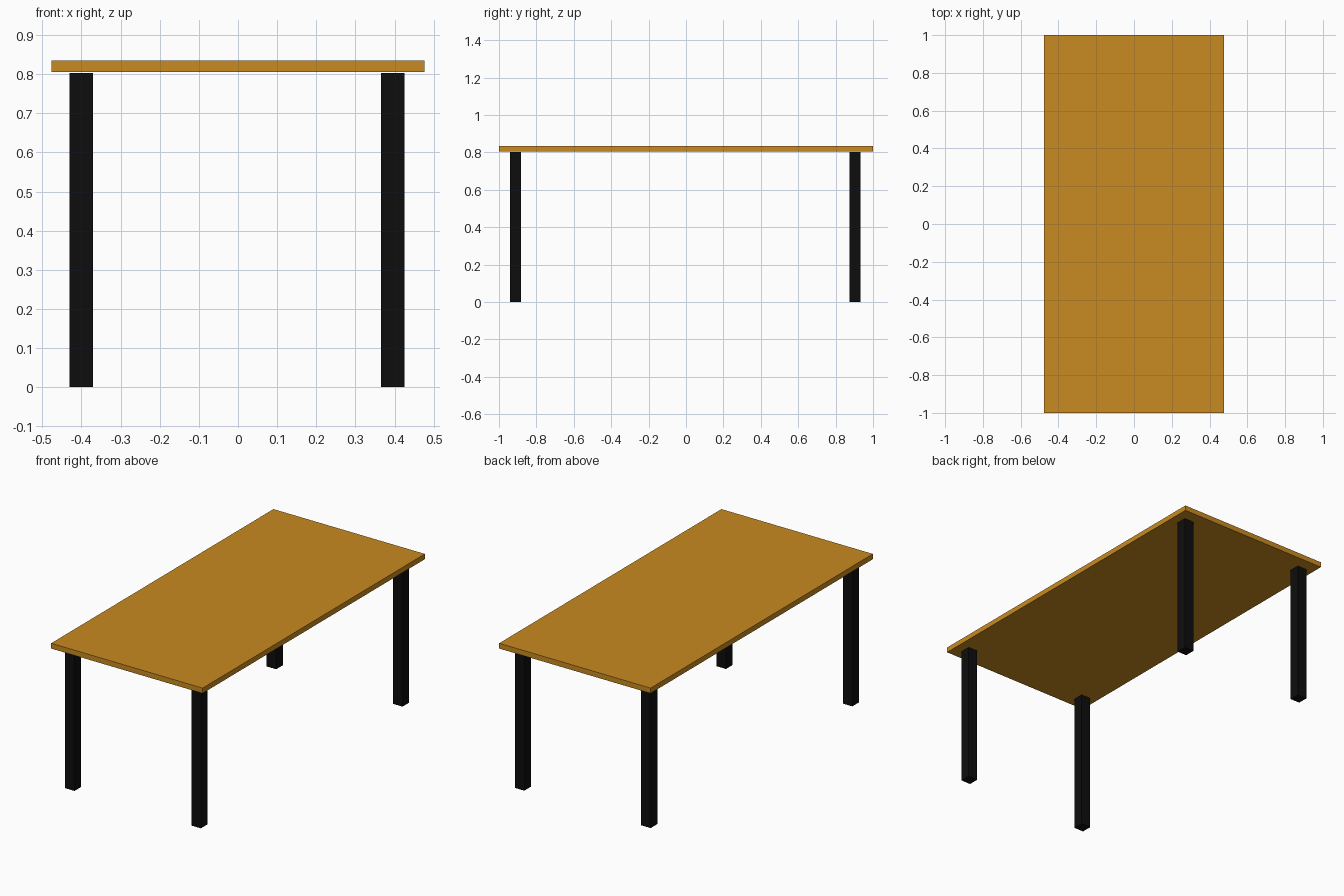
import bpy

if "Cube" in bpy.data.objects:
    bpy.data.objects.remove(bpy.data.objects["Cube"])


def material(name, color):
    mat = bpy.data.materials.new(name)
    mat.diffuse_color = (*color, 1.0)
    mat.use_nodes = True
    mat.node_tree.nodes["Principled BSDF"].inputs["Base Color"].default_value = mat.diffuse_color
    return mat


def box(name, center, size, mat):
    bpy.ops.mesh.primitive_cube_add(size=1, location=center)
    obj = bpy.context.object
    obj.name = name
    obj.scale = size
    bpy.ops.object.transform_apply(location=False, rotation=False, scale=True)
    obj.data.materials.append(mat)
    return obj


wood = material("warm wood", (0.584, 0.254, 0.015))
black = material("black", (0.004, 0.004, 0.004))

# Tabletop slab
box("tabletop", (0, 0, 0.82), (0.954, 2.0, 0.03), wood)

# Four square legs, set very slightly off centre
LEG_HEIGHT = 0.803
for y_name, y in (("front", -0.911), ("back", 0.903)):
    for x_name, x in (("left", -0.401), ("right", 0.395)):
        box(f"{y_name}_{x_name}_leg", (x, y, LEG_HEIGHT / 2),
            (0.06, 0.06, LEG_HEIGHT), black)
